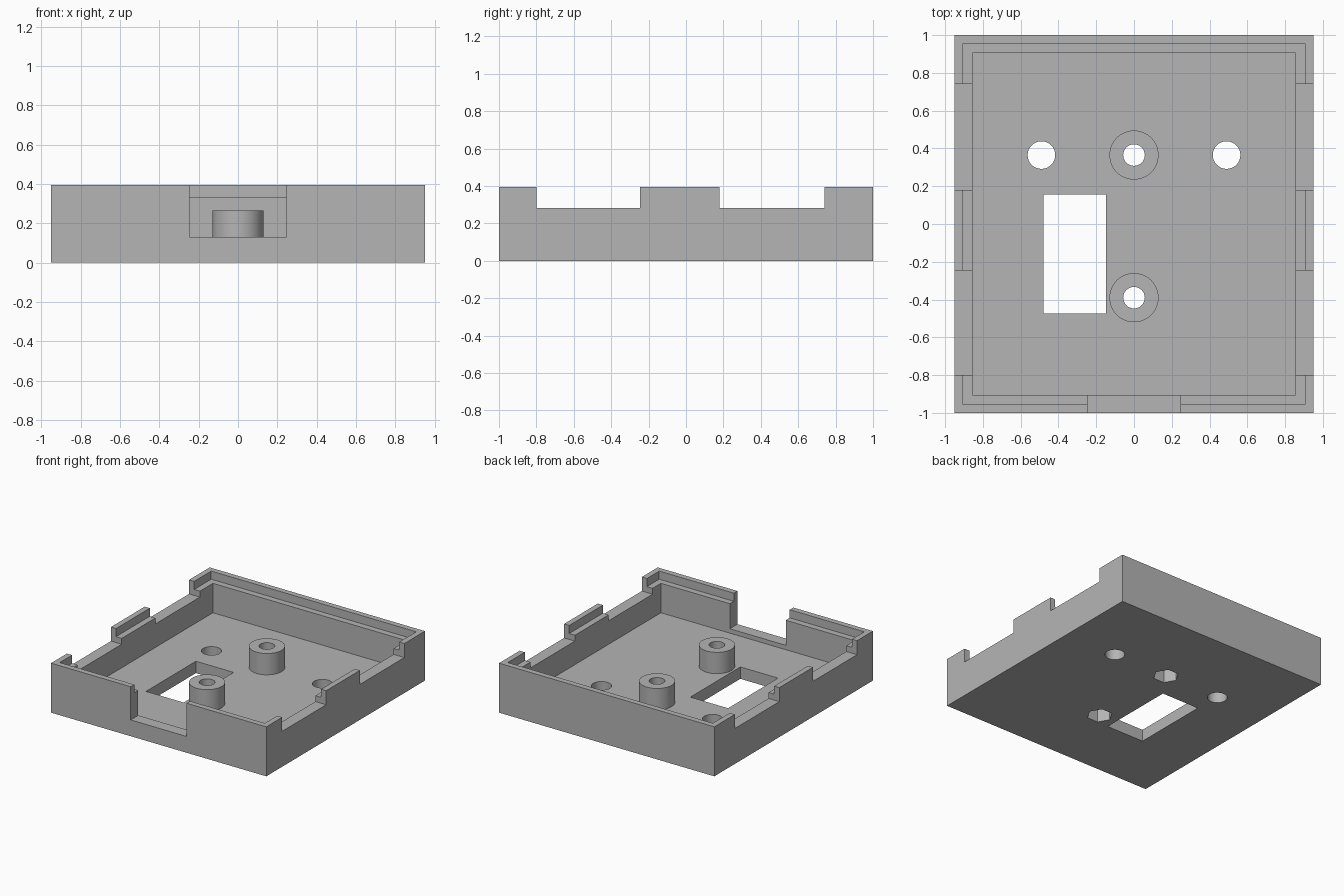
import bpy
import math

default = bpy.data.objects.get("Cube")
if default:
    bpy.data.objects.remove(default, do_unlink=True)

TOP, FLOOR, LEDGE = 0.395, 0.095, 0.33
OVER = 0.1  # how far cutters overshoot the body

grey = bpy.data.materials.new("plain grey")
grey.use_nodes = True
COLOUR = (0.46, 0.46, 0.46, 1)
grey.diffuse_color = COLOUR
grey.node_tree.nodes["Principled BSDF"].inputs["Base Color"].default_value = COLOUR


def box(name, x, y, z):
    """Box spanning the given (low, high) ranges."""
    spans = (x, y, z)
    bpy.ops.mesh.primitive_cube_add(size=1, location=[(a + b) / 2 for a, b in spans])
    ob = bpy.context.object
    ob.name = name
    ob.scale = [b - a for a, b in spans]
    bpy.ops.object.transform_apply(location=True, rotation=True, scale=True)
    return ob


def post(name, x, y, radius, z, sides=64, turn=0):
    """Upright prism between two heights."""
    bpy.ops.mesh.primitive_cylinder_add(vertices=sides, radius=radius, depth=z[1] - z[0],
                                        location=(x, y, (z[0] + z[1]) / 2),
                                        rotation=(0, 0, turn))
    ob = bpy.context.object
    ob.name = name
    bpy.ops.object.transform_apply(location=True, rotation=True, scale=True)
    return ob


def combine(body, tool, operation):
    """Apply a boolean and discard the tool."""
    tool.hide_render = True
    mod = body.modifiers.new(tool.name, 'BOOLEAN')
    mod.operation, mod.solver, mod.object = operation, 'EXACT', tool
    bpy.context.view_layer.objects.active = body
    bpy.ops.object.modifier_apply(modifier=mod.name)
    bpy.data.objects.remove(tool, do_unlink=True)


def cut(body, tool):
    combine(body, tool, 'DIFFERENCE')


# Open tray with a stepped rim
tray = box("enclosure_tray", (-0.95, 0.95), (-1, 1), (0, TOP))
cut(tray, box("cavity", (-0.855, 0.855), (-0.905, 0.905), (FLOOR, TOP + OVER)))
cut(tray, box("rim_step", (-0.905, 0.905), (-0.955, 0.955), (LEDGE, TOP + OVER)))

# Notches across both side walls, and the front opening
for y in ((-0.8, -0.245), (0.18, 0.74)):
    cut(tray, box("side_notch", (-1.1, 1.1), y, (0.283, TOP + OVER)))
cut(tray, box("front_opening", (-0.247, 0.247), (-1.1, -0.88), (0.13, TOP + OVER)))

# Screw bosses with a hexagonal nut pocket underneath
for y in (-0.39, 0.365):
    combine(tray, post("boss", 0, y, 0.13, (FLOOR - 0.04, 0.265)), 'UNION')
    cut(tray, post("screw_hole", 0, y, 0.057, (-OVER, TOP)))
    cut(tray, post("nut_pocket", 0, y, 0.095, (-OVER, 0.13), 6, math.pi / 6))

# Floor holes and rectangular window
for x in (-0.49, 0.49):
    cut(tray, post("floor_hole", x, 0.365, 0.073, (-OVER, 0.2)))
cut(tray, box("floor_window", (-0.48, -0.147), (-0.475, 0.155), (-OVER, 0.2)))

# Material and shading
tray.data.materials.clear()
tray.data.materials.append(grey)
for poly in tray.data.polygons:
    poly.material_index = 0
bpy.ops.object.select_all(action='DESELECT')
tray.select_set(True)
bpy.context.view_layer.objects.active = tray
bpy.ops.object.shade_smooth_by_angle(angle=math.radians(30))
